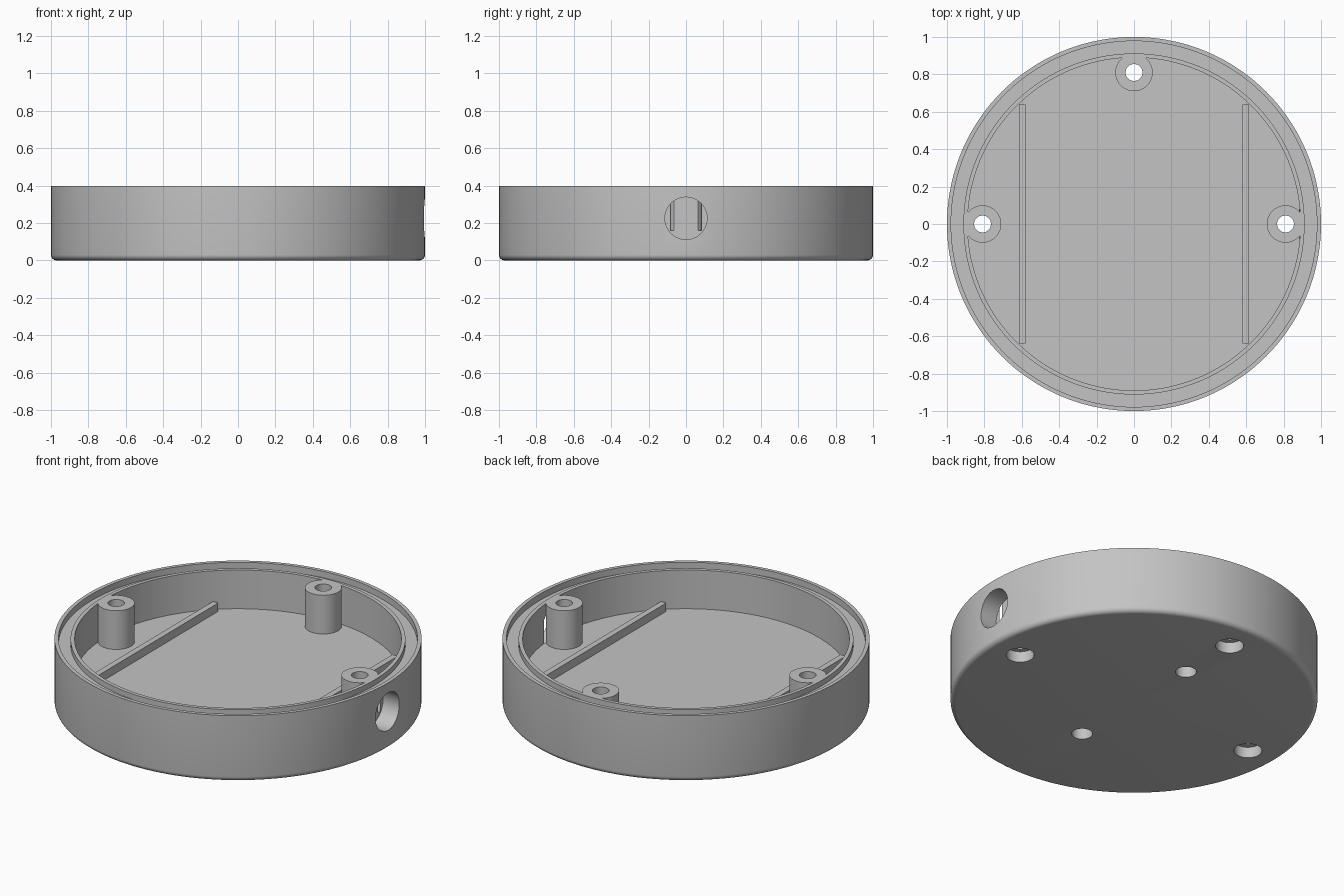
import bpy, bmesh, math
from mathutils import Matrix

if "Cube" in bpy.data.objects:
    bpy.data.objects.remove(bpy.data.objects["Cube"], do_unlink=True)

HEIGHT, LIP, GROOVE, FLOOR = 0.398, 0.393, 0.36, 0.16
BOSSES = [(0.81, 0), (-0.81, 0), (0, 0.81)]

grey = bpy.data.materials.new("grey plastic")
grey.use_nodes = True
grey.diffuse_color = (0.55, 0.55, 0.55, 1)
grey.node_tree.nodes["Principled BSDF"].inputs["Base Color"].default_value = (0.55, 0.55, 0.55, 1)


def make_object(name, bm):
    bmesh.ops.recalc_face_normals(bm, faces=bm.faces)
    mesh = bpy.data.meshes.new(name)
    bm.to_mesh(mesh)
    bm.free()
    mesh.materials.append(grey)
    obj = bpy.data.objects.new(name, mesh)
    bpy.context.collection.objects.link(obj)
    return obj


def lathe(name, profile, steps):
    bm = bmesh.new()
    verts = [bm.verts.new((r, 0, z)) for r, z in profile]
    edges = [bm.edges.new(pair) for pair in zip(verts, verts[1:])]
    bmesh.ops.spin(bm, geom=verts + edges, cent=(0, 0, 0), axis=(0, 0, 1),
                   angle=math.tau, steps=steps)
    bmesh.ops.remove_doubles(bm, verts=bm.verts, dist=1e-5)
    bmesh.ops.dissolve_degenerate(bm, dist=1e-5, edges=bm.edges)
    return make_object(name, bm)


def cylinder(name, x, y, z0, z1, radius):
    bm = bmesh.new()
    bmesh.ops.create_cone(bm, cap_ends=True, segments=48, radius1=radius, radius2=radius,
                          depth=z1 - z0,
                          matrix=Matrix.Translation((x, y, (z0 + z1) / 2)))
    return make_object(name, bm)


def box(name, centre, size):
    bm = bmesh.new()
    bmesh.ops.create_cube(bm, size=1,
                          matrix=Matrix.Translation(centre) @ Matrix.Diagonal((*size, 1)))
    return make_object(name, bm)


def combine(target, other, operation):
    mod = target.modifiers.new(operation.lower(), "BOOLEAN")
    mod.operation, mod.solver, mod.object = operation, "EXACT", other
    bpy.context.view_layer.objects.active = target
    bpy.ops.object.modifier_apply(modifier=mod.name)
    bpy.data.objects.remove(other, do_unlink=True)


# Round tray: rounded foot, thin outer rim, groove, inner lip and floor
foot = 0.03
arc = [math.radians(a) for a in range(-90, 1, 15)]
profile = [(0, 0)]
profile += [(1 - foot + foot * math.cos(a), foot + foot * math.sin(a)) for a in arc]
profile += [(1, HEIGHT), (0.978, HEIGHT), (0.978, GROOVE), (0.912, GROOVE),
            (0.912, LIP), (0.89, LIP), (0.89, FLOOR), (0, FLOOR)]
case = lathe("round_case", profile, 144)

# Screw bosses and floor ridges
for x, y in BOSSES:
    combine(case, cylinder("boss", x, y, 0.1, LIP, 0.1), "UNION")
for side in (-1, 1):
    combine(case, box("ridge", (side * 0.597, 0, 0.16), (0.035, 1.28, 0.1)), "UNION")

# Screw holes with wide recesses underneath
for x, y in BOSSES:
    combine(case, cylinder("screw_hole", x, y, -0.1, 0.6, 0.045), "DIFFERENCE")
    combine(case, cylinder("screw_recess", x, y, -0.1, 0.065, 0.076), "DIFFERENCE")

# Blind mounting holes in the underside
for side in (-1, 1):
    combine(case, cylinder("mount_hole", 0, side * 0.44, -0.1, 0.1, 0.057), "DIFFERENCE")

# Cable port in the left wall, stopping against the boss
port = cylinder("cable_port", 0, 0, 0.886, 1.2, 0.113)
port.data.transform(Matrix.Translation((0, 0, 0.225)) @ Matrix.Rotation(math.pi / 2, 4, "Y"))
combine(case, port, "DIFFERENCE")

# Smooth shading with crisp edges
bpy.ops.object.select_all(action="DESELECT")
case.select_set(True)
bpy.context.view_layer.objects.active = case
bpy.ops.object.shade_smooth_by_angle(angle=math.radians(30))
